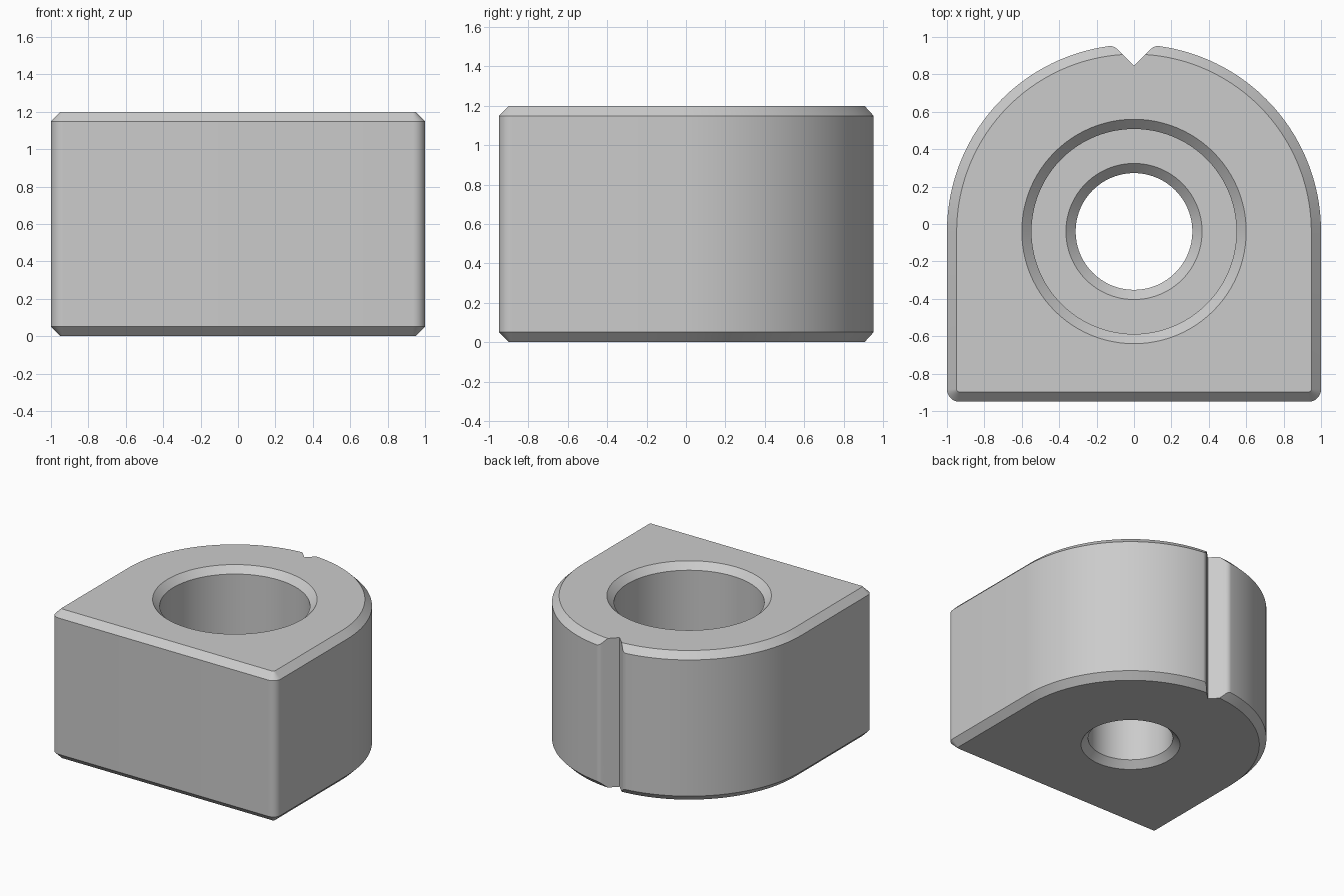
import bpy, bmesh, math
from math import sin, cos, pi, sqrt

cube = bpy.data.objects.get("Cube")
if cube:
    bpy.data.objects.remove(cube, do_unlink=True)

CY = -0.04       # centre of the rounded back and of the bore
FRONT = -0.95    # flat front face
HEIGHT = 1.2
CHAMFER = 0.052

grey = bpy.data.materials.new("machined grey")
grey.use_nodes = True
grey.diffuse_color = (0.6, 0.6, 0.6, 1)
grey.node_tree.nodes["Principled BSDF"].inputs["Base Color"].default_value = (0.6, 0.6, 0.6, 1)


def arc(cx, cy, r, start, end, steps):
    angles = [start + (end - start) * i / steps for i in range(steps + 1)]
    return [(cx + r * cos(a), cy + r * sin(a)) for a in angles]


def loft(name, layers):
    """Solid skinned through (outline, z) layers with equal point counts."""
    bm = bmesh.new()
    rings = [[bm.verts.new((x, y, z)) for x, y in pts] for pts, z in layers]
    for low, high in zip(rings, rings[1:]):
        for i in range(len(low)):
            j = (i + 1) % len(low)
            bm.faces.new((low[i], low[j], high[j], high[i]))
    bm.faces.new(rings[0][::-1])
    bm.faces.new(rings[-1])
    bmesh.ops.recalc_face_normals(bm, faces=bm.faces)
    mesh = bpy.data.meshes.new(name)
    bm.to_mesh(mesh)
    bm.free()
    mesh.materials.append(grey)
    ob = bpy.data.objects.new(name, mesh)
    bpy.context.collection.objects.link(ob)
    return ob


def body_outline(inset):
    r = 0.066 - inset
    x, y = 1 - 0.066, FRONT + 0.066
    return (arc(0, CY, 1 - inset, 0, pi, 96)
            + arc(-x, y, r, pi, 1.5 * pi, 8)
            + arc(x, y, r, 1.5 * pi, 2 * pi, 8))


def circle(r):
    return arc(0, CY, r, 0, 2 * pi, 96)[:-1]


# Block with a round back and chamfered top and bottom edges
body = loft("bored_block", [
    (body_outline(CHAMFER), 0), (body_outline(0), CHAMFER),
    (body_outline(0), HEIGHT - CHAMFER), (body_outline(CHAMFER), HEIGHT)])

# Stepped bore: narrow through hole, wide counterbore, chamfered rims
FLOOR, HOLE, BORE = 0.5, 0.312, 0.548
bore = loft("bore_cutter", [
    (circle(HOLE + 2 * CHAMFER), -CHAMFER), (circle(HOLE), CHAMFER),
    (circle(HOLE), FLOOR - CHAMFER), (circle(HOLE + CHAMFER), FLOOR),
    (circle(BORE), FLOOR), (circle(BORE), HEIGHT - CHAMFER),
    (circle(BORE + 2 * CHAMFER), HEIGHT + CHAMFER)])

# V groove down the back, its lips rounded into the curved wall
TIP, LIP = 0.845, 0.05
a = TIP - CY
b = sqrt(2) * a
c = LIP ** 2 + a ** 2 - b * LIP - (1 - LIP) ** 2
t = (sqrt(b * b - 4 * c) - b) / 2
lx, ly = (t + LIP) / sqrt(2), TIP + (t - LIP) / sqrt(2)
lip = arc(lx, ly, LIP, 0.75 * pi, math.atan2(ly - CY, lx), 8)
half = lip + [(lip[-1][0], 1.2)]
outline = [(0, TIP)] + half + [(-x, y) for x, y in reversed(half)]
groove = loft("groove_cutter", [(outline, -0.1), (outline, HEIGHT + 0.1)])

# Cut the bore and groove out of the block
bpy.ops.object.select_all(action='DESELECT')
body.select_set(True)
bpy.context.view_layer.objects.active = body
for cutter in (bore, groove):
    mod = body.modifiers.new(cutter.name, 'BOOLEAN')
    mod.operation = 'DIFFERENCE'
    mod.solver = 'EXACT'
    mod.object = cutter
    bpy.ops.object.modifier_apply(modifier=mod.name)
    bpy.data.objects.remove(cutter, do_unlink=True)

bpy.ops.object.shade_smooth_by_angle(angle=math.radians(30))
